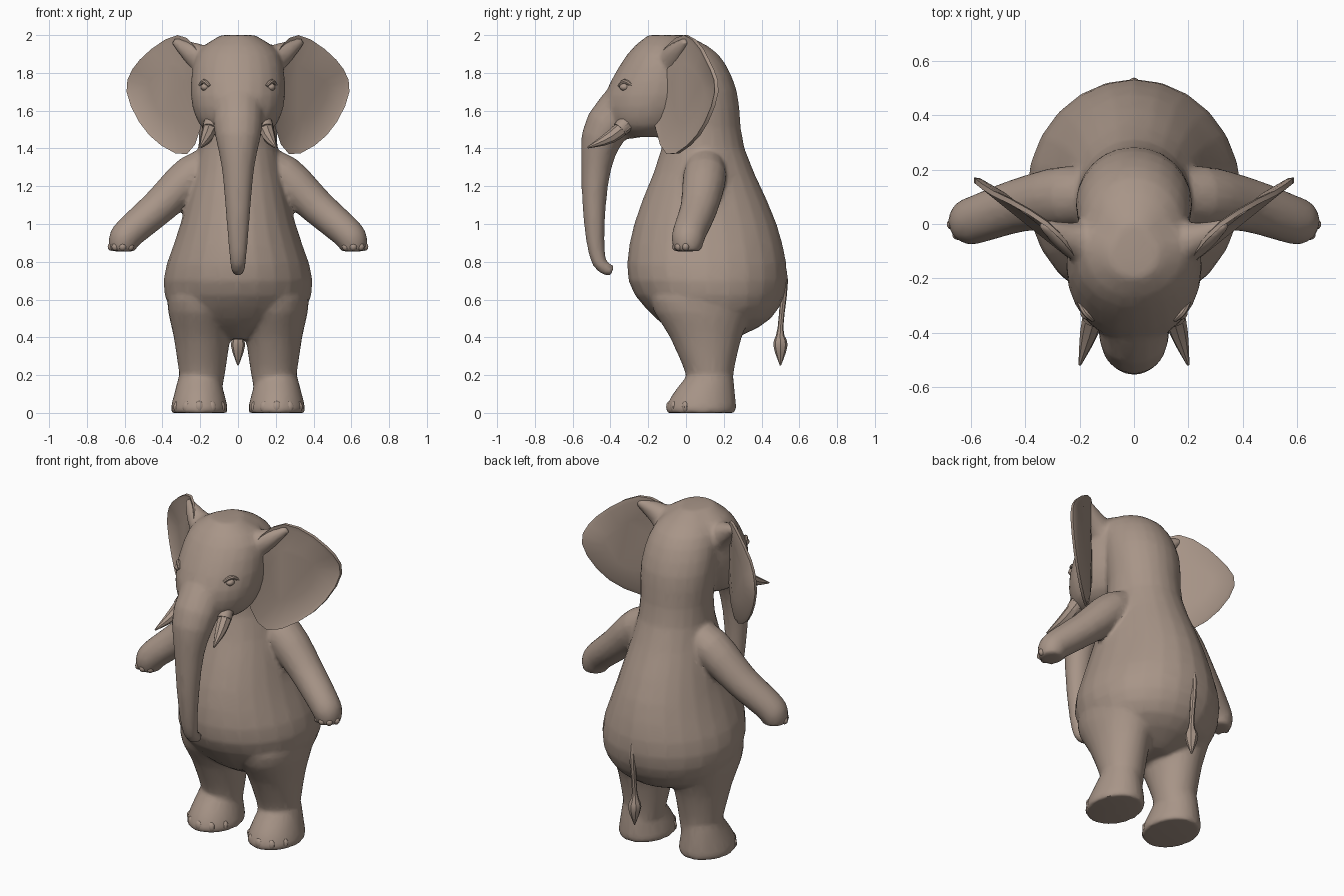
import bpy, bmesh, math
from mathutils import Vector

old_cube = bpy.data.objects.get("Cube")
if old_cube:
    bpy.data.objects.remove(old_cube)

SKIN = (0.39, 0.3, 0.245, 1)
skin = bpy.data.materials.new("warm grey skin")
skin.use_nodes = True
skin.diffuse_color = SKIN
skin.node_tree.nodes["Principled BSDF"].inputs["Base Color"].default_value = SKIN


def select(parts):
    bpy.ops.object.select_all(action='DESELECT')
    for part in parts:
        part.select_set(True)
    bpy.context.view_layer.objects.active = parts[0]


def finish(name, bm, mirror):
    """Turn a bmesh into a smooth-shaded object, mirrored across x if paired."""
    bmesh.ops.recalc_face_normals(bm, faces=bm.faces)
    mesh = bpy.data.meshes.new(name)
    bm.to_mesh(mesh)
    bm.free()
    mesh.materials.append(skin)
    part = bpy.data.objects.new(name, mesh)
    bpy.context.collection.objects.link(part)
    if mirror:
        part.modifiers.new("Mirror", 'MIRROR')
    select([part])
    bpy.ops.object.shade_smooth_by_angle(angle=math.radians(40))
    return part


def fuse(parts):
    """Melt overlapping parts into one skin with soft creases."""
    select(parts)
    bpy.ops.object.convert(target='MESH')
    bpy.ops.object.join()
    whole = bpy.context.object
    remesh = whole.modifiers.new("Remesh", 'REMESH')
    remesh.mode = 'VOXEL'
    remesh.voxel_size = .012
    soften = whole.modifiers.new("Smooth", 'SMOOTH')
    soften.iterations = 8
    whole.modifiers.new("Decimate", 'DECIMATE').ratio = .15
    bpy.ops.object.convert(target='MESH')
    bpy.ops.object.shade_smooth_by_angle(angle=math.radians(40))


def smooth_between(keys, steps=3, closed=False):
    """Pass a smooth curve through a few key tuples of any length."""
    keys = [Vector(key) for key in keys]
    count = len(keys)

    def key_at(i):
        return keys[i % count] if closed else keys[min(max(i, 0), count - 1)]

    result = []
    for i in range(count if closed else count - 1):
        before, start, end, after = (key_at(i + k) for k in (-1, 0, 1, 2))
        leave, arrive = (end - before) / 2, (after - start) / 2
        for step in range(steps):
            t = step / steps
            ease = t * t * (3 - 2 * t)
            result.append(start.lerp(end, ease) + leave * (t * (1 - t) ** 2)
                          - arrive * (t * t * (1 - t)))
    return result if closed else result + [keys[-1]]


def ellipse(centre, side, across, sides):
    angles = [math.tau * i / sides for i in range(sides)]
    return [centre + side * math.cos(a) + across * math.sin(a) for a in angles]


def loft(name, rings, mirror):
    """Bridge consecutive rings of points and cap both ends."""
    bm = bmesh.new()
    loops = [[bm.verts.new(point) for point in ring] for ring in rings]
    for low, high in zip(loops, loops[1:]):
        for i in range(len(low)):
            bm.faces.new((low[i - 1], low[i], high[i], high[i - 1]))
    bm.faces.new(loops[0])
    bm.faces.new(loops[-1])
    return finish(name, bm, mirror)


def stack(name, keys, x=0, mirror=False):
    """Level rings from keys of height, front, back and half width."""
    rings = []
    for z, front, back, half_width in smooth_between(keys):
        centre = Vector((x, (front + back) / 2, z))
        rings.append(ellipse(centre, Vector((half_width, 0, 0)),
                             Vector((0, (back - front) / 2, 0)), 24))
    return loft(name, rings, mirror)


def tube(name, keys, flat=1, side=(1, 0, 0), sides=12, mirror=False):
    """Rings square to a path of x, y, z and radius along the side vector."""
    path = smooth_between(keys)
    points = [Vector(key[:3]) for key in path]
    rings = []
    for i, point in enumerate(points):
        ahead = points[min(i + 1, len(points) - 1)] - points[max(i - 1, 0)]
        ahead.normalize()
        u = Vector(side)
        u = (u - ahead * u.dot(ahead)).normalized()
        radius = path[i][3]
        rings.append(ellipse(point, u * radius, ahead.cross(u) * radius * flat, sides))
    return loft(name, rings, mirror)


def balls(name, centres, size, mirror=True):
    """Flattened spheres sharing one size."""
    bm = bmesh.new()
    for centre in centres:
        ball = bmesh.ops.create_uvsphere(bm, u_segments=10, v_segments=6, radius=1)
        bmesh.ops.scale(bm, vec=size, verts=ball["verts"])
        bmesh.ops.translate(bm, vec=centre, verts=ball["verts"])
    return finish(name, bm, mirror)


# Pear-shaped body, running up through the neck to the back of the skull
body = stack("body", [(.39, 0, .25, .08), (.5, -.16, .45, .32), (.7, -.305, .535, .395),
                      (1, -.275, .48, .305), (1.4, -.13, .31, .21), (1.7, -.13, .27, .215),
                      (1.9, -.2, .17, .18), (2, -.12, 0, .06)])

# Front of the head, with cheeks tapering to the jaw
head = stack("head", [(1.46, -.3, -.13, .1), (1.52, -.41, 0, .2), (1.68, -.43, .1, .25),
                      (1.9, -.31, .1, .22), (2, -.2, -.03, .09)])
lip = balls("lower_lip", [(0, -.3, 1.49)], (.09, .08, .04), mirror=False)

# Trunk hanging from the brow and curling back at the tip
trunk = tube("trunk", [(0, -.2, 1.76, .13), (0, -.415, 1.52, .13), (0, -.475, 1.3, .087),
                       (0, -.485, 1, .06), (0, -.46, .8, .043), (0, -.39, .75, .033)],
             flat=.92, sides=16)

# Ear roots joining the fans to the skull
ear_root = tube("ear_root", [(.13, -.06, 1.83, .1), (.22, -.06, 1.89, .07),
                             (.34, 0, 1.97, .02)],
                side=(0, 1, 0), mirror=True)

# Arms reaching out and down to blunt hands
arm = tube("arm", [(.1, .1, 1.34, .08), (.24, .1, 1.26, .115), (.42, .07, 1.09, .1),
                   (.57, .02, .96, .09), (.605, .01, .91, .086), (.61, .01, .855, .07)],
           flat=.95, side=(0, 1, 0), sides=16, mirror=True)

# Legs and broad feet
leg = stack("leg", [(.8, -.1, .36, .13), (.6, -.19, .37, .185), (.4, -.085, .295, .15),
                    (.2, 0, .25, .12), (.1, 0, .25, .1)], x=.19, mirror=True)
foot = stack("foot", [(.19, 0, .25, .11), (.1, -.07, .26, .133), (.03, -.105, .265, .15),
                      (0, -.1, .26, .146)], x=.205, mirror=True)

fuse([body, head, lip, trunk, ear_root, arm, leg, foot])

# Tusks and their fleshy sockets
tube("tusk", [(.14, -.3, 1.54, .04), (.165, -.4, 1.46, .034), (.2, -.52, 1.405, .005)],
     sides=8, mirror=True)
tube("tusk_socket", [(.12, -.27, 1.58, .05), (.15, -.35, 1.5, .042)], mirror=True)

# Eyes set under heavy lids
balls("eye", [(.175, -.325, 1.725)], (.024, .028, .02))
tube("eyelid", [(.15, -.355, 1.73, .008), (.18, -.325, 1.755, .013), (.205, -.28, 1.73, .008)],
     side=(0, 0, 1), sides=8, mirror=True)

# Ears: thin fans sweeping outward and back, cupped towards the middle
outline = smooth_between([(.32, 2), (.52, 1.87), (.59, 1.7), (.47, 1.47),
                          (.27, 1.37), (.18, 1.6), (.2, 1.88)], closed=True)
middle = Vector((.36, 1.7))


def ear_point(edge, size, depth):
    x, z = middle.lerp(edge, size)
    return Vector((x, .8 * x - .31 + depth + max(0, z - 1.85) * .35, z))


layers = [(.5, .025), (.9, .005), (1, -.01), (1, .01), (.9, .025), (.5, .045)]
loft("ear", [[ear_point(edge, size, depth) for edge in outline] for size, depth in layers],
     mirror=True)

# Fingernails low around the front of each hand
finger_angles = [math.radians(40 * step) for step in range(-1, 3)]
balls("fingernails", [(.61 + .06 * math.sin(a), .01 - .064 * math.cos(a), .88)
                      for a in finger_angles], (.022, .02, .022))

# Toenails fanned around the front of each foot
toe_angles = [math.radians(30 * step) for step in range(-2, 3)]
balls("toenails", [(.205 + .13 * math.sin(a), .08 - .165 * math.cos(a), .032)
                   for a in toe_angles], (.026, .02, .032))

# Tail with a pointed tuft
tube("tail", [(0, .49, .82, .02), (0, .52, .7, .02), (0, .5, .45, .015),
              (0, .5, .36, .038), (0, .5, .25, .003)], sides=8)
